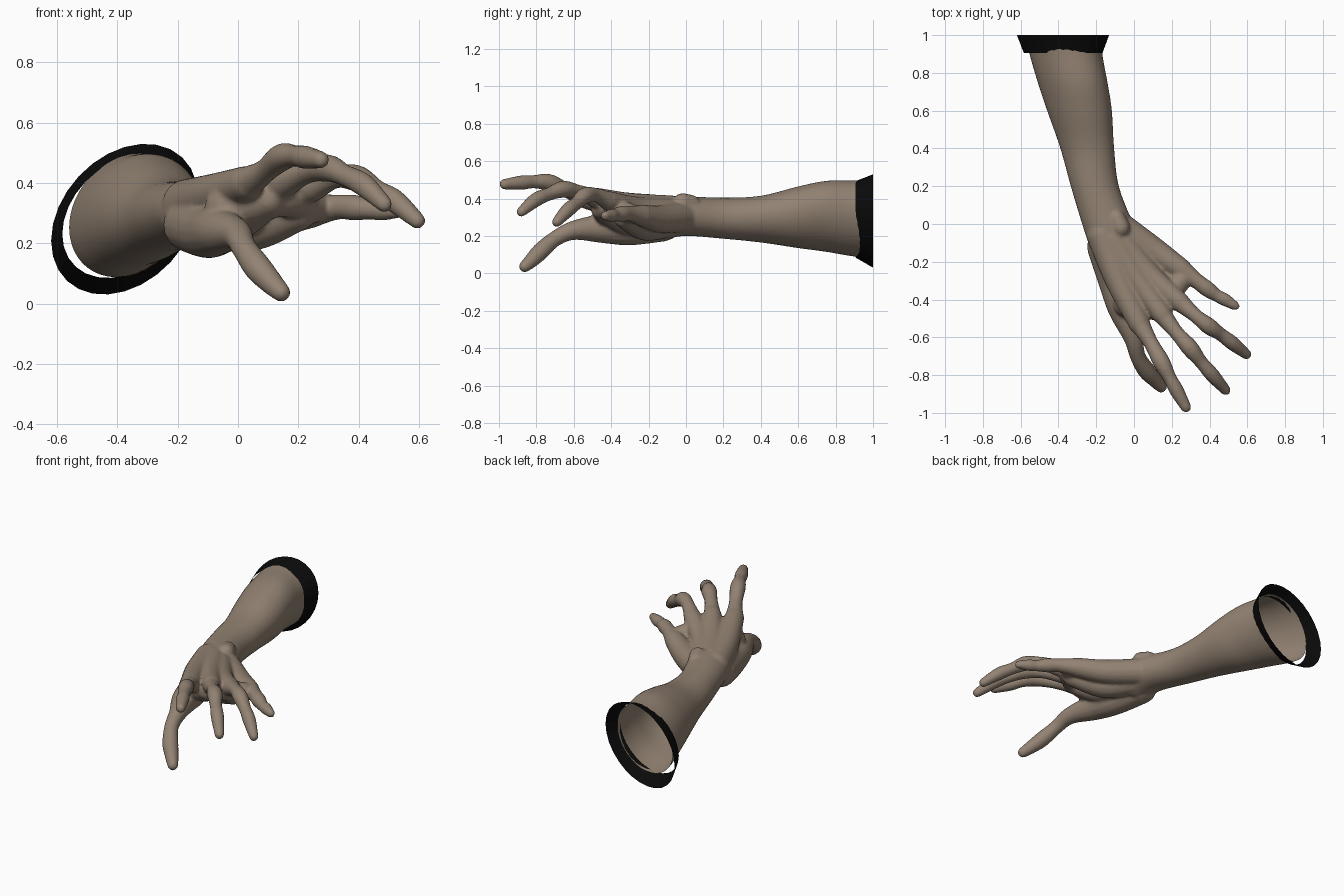
import bpy, bmesh, math
from mathutils import Vector

if "Cube" in bpy.data.objects:
    bpy.data.objects.remove(bpy.data.objects["Cube"])


def material(name, rgb):
    m = bpy.data.materials.new(name)
    m.diffuse_color = (*rgb, 1)
    m.use_nodes = True
    m.node_tree.nodes["Principled BSDF"].inputs["Base Color"].default_value = m.diffuse_color
    return m


skin = material("dusky skin", (0.29, 0.225, 0.17))
black = material("black cloth", (0.003, 0.003, 0.003))


def spline(pts, n):
    """Catmull-Rom resampling of tuples of any length."""
    pts = [Vector(p) for p in pts]
    pts = [pts[0] * 2 - pts[1]] + pts + [pts[-1] * 2 - pts[-2]]
    out = []
    for a, b, c, d in zip(pts, pts[1:], pts[2:], pts[3:]):
        for i in range(n):
            t = i / n
            out.append(0.5 * (2 * b + (c - a) * t + (2 * a - 5 * b + 4 * c - d) * t * t
                              + (3 * b - a - 3 * c + d) * t ** 3))
    return out + [pts[-2]]


def loft(bm, rings, caps=True):
    loops = [[bm.verts.new(p) for p in ring] for ring in rings]
    n = len(loops[0])
    for a, b in zip(loops, loops[1:]):
        for i in range(n):
            bm.faces.new((a[i], a[(i + 1) % n], b[(i + 1) % n], b[i]))
    if caps:
        bm.faces.new(loops[0][::-1])
        bm.faces.new(loops[-1])


def oval(y, x0, x1, z0, z1, skew, n):
    """Slanted ellipse that fills the given bounds."""
    return [((x0 + x1) / 2 + (x1 - x0) / 2 * math.cos(t), y,
             (z0 + z1) / 2 + (z1 - z0) / 2 * math.sin(t + skew))
            for t in (math.tau * i / n for i in range(n))]


def limb(bm, *pts):
    """Round-ended tube through (x, y, z, radius) points."""
    path = [(Vector(p[:3]), p[3]) for p in spline(pts, 6)]
    tans = [(path[min(i + 1, len(path) - 1)][0] - path[max(i - 1, 0)][0]).normalized()
            for i in range(len(path))]
    stations = [(c, r, t) for (c, r), t in zip(path, tans)]
    c0, r0, t0 = stations[0]
    c1, r1, t1 = stations[-1]
    angles = [math.radians(a) for a in (25, 50, 70, 84)]
    head = [(c0 - t0 * r0 * math.sin(a), r0 * math.cos(a), t0) for a in reversed(angles)]
    tail = [(c1 + t1 * r1 * math.sin(a), r1 * math.cos(a), t1) for a in angles]
    rings = []
    for c, r, t in head + stations + tail:
        u = t.cross(Vector((0, 0, 1))).normalized()
        v = t.cross(u)
        rings.append([c + r * (u * math.cos(k) + v * math.sin(k))
                      for k in (math.tau * i / 16 for i in range(16))])
    loft(bm, rings)


bm = bmesh.new()

# forearm: y, x range, z range, skew
loft(bm, [oval(*s, 40) for s in spline([
    (1.02, -.575, -.17, .085, .505, .2), (.9, -.553, -.167, .09, .497, .2),
    (.75, -.51, -.14, .115, .495, .2), (.6, -.46, -.117, .135, .465, .15),
    (.4, -.39, -.105, .165, .415, .1), (.2, -.335, -.08, .185, .405, 0),
    (0, -.275, -.005, .20, .412, 0), (-.12, -.235, .03, .18, .41, 0)], 6)])

# wrist bone
limb(bm, (-.09, .03, .375, .045), (-.07, -.02, .38, .05))

# back of the hand, one bone per finger, ending in a knuckle
limb(bm, (-.165, -.05, .325, .09), (-.08, -.3, .36, .072), (.03, -.53, .40, .058))
limb(bm, (-.12, -.08, .33, .088), (.02, -.3, .365, .066), (.15, -.48, .405, .054))
limb(bm, (-.08, -.08, .32, .085), (.08, -.27, .345, .066), (.25, -.42, .39, .052))
limb(bm, (-.06, -.03, .30, .082), (.1, -.14, .29, .074), (.25, -.24, .31, .058))

# palm pads
limb(bm, (-.08, -.1, .27, .08), (.05, -.22, .255, .08), (.2, -.33, .30, .06))
limb(bm, (-.06, -.2, .28, .09), (0, -.33, .29, .08), (.1, -.45, .345, .06))
limb(bm, (-.03, -.42, .32, .08), (.13, -.42, .35, .065), (.25, -.3, .32, .055))

# thumb with its mound
limb(bm, (-.16, -.12, .26, .09), (-.1, -.3, .24, .09), (-.06, -.45, .24, .078),
     (-.005, -.6, .23, .052), (.02, -.7, .185, .042), (.065, -.775, .12, .047),
     (.11, -.825, .07, .04), (.143, -.862, .037, .032))

# index finger
limb(bm, (.03, -.53, .40, .055), (.09, -.63, .44, .04), (.145, -.73, .485, .046),
     (.19, -.815, .49, .036), (.225, -.88, .485, .039), (.275, -.97, .477, .029))
# middle finger
limb(bm, (.15, -.48, .40, .052), (.225, -.575, .435, .039), (.295, -.655, .45, .046),
     (.355, -.73, .425, .036), (.415, -.8, .395, .039), (.485, -.88, .33, .028))
# ring finger
limb(bm, (.25, -.42, .39, .05), (.325, -.485, .42, .038), (.395, -.54, .415, .045),
     (.46, -.585, .375, .036), (.52, -.63, .34, .039), (.595, -.69, .275, .028))
# little finger
limb(bm, (.25, -.24, .31, .056), (.33, -.30, .32, .042), (.39, -.345, .318, .043),
     (.44, -.38, .312, .034), (.48, -.4, .31, .035), (.535, -.433, .308, .025))

bmesh.ops.recalc_face_normals(bm, faces=bm.faces)
raw = bpy.data.meshes.new("arm_raw")
bm.to_mesh(raw)
bm.free()
arm = bpy.data.objects.new("arm_and_hand", raw)
bpy.context.collection.objects.link(arm)

# fuse the parts into one smooth skin
fuse = arm.modifiers.new("fuse", 'REMESH')
fuse.mode = 'VOXEL'
fuse.voxel_size = 0.009
soften = arm.modifiers.new("soften", 'SMOOTH')
soften.factor = 0.5
soften.iterations = 7
bpy.context.view_layer.update()
mesh = bpy.data.meshes.new_from_object(arm.evaluated_get(bpy.context.evaluated_depsgraph_get()))
arm.modifiers.clear()
arm.data = mesh

# cut the elbow end open, leaving a hollow shell
bm = bmesh.new()
bm.from_mesh(mesh)
bmesh.ops.bisect_plane(bm, geom=bm.verts[:] + bm.edges[:] + bm.faces[:],
                       plane_co=(0, .935, 0), plane_no=(0, 1, 0), clear_outer=True)
for f in bm.faces:
    f.smooth = True
    f.material_index = 0
bm.to_mesh(mesh)
bm.free()
mesh.materials.clear()
mesh.materials.append(skin)

# flared cuff band
bm = bmesh.new()
loft(bm, [oval(.905, -.583, -.167, .085, .493, .29, 28),
          oval(1.0, -.62, -.132, .03, .53, .29, 28)], caps=False)
cuff_mesh = bpy.data.meshes.new("cuff")
bmesh.ops.recalc_face_normals(bm, faces=bm.faces)
bm.to_mesh(cuff_mesh)
bm.free()
cuff_mesh.materials.append(black)
cuff = bpy.data.objects.new("cuff", cuff_mesh)
bpy.context.collection.objects.link(cuff)
